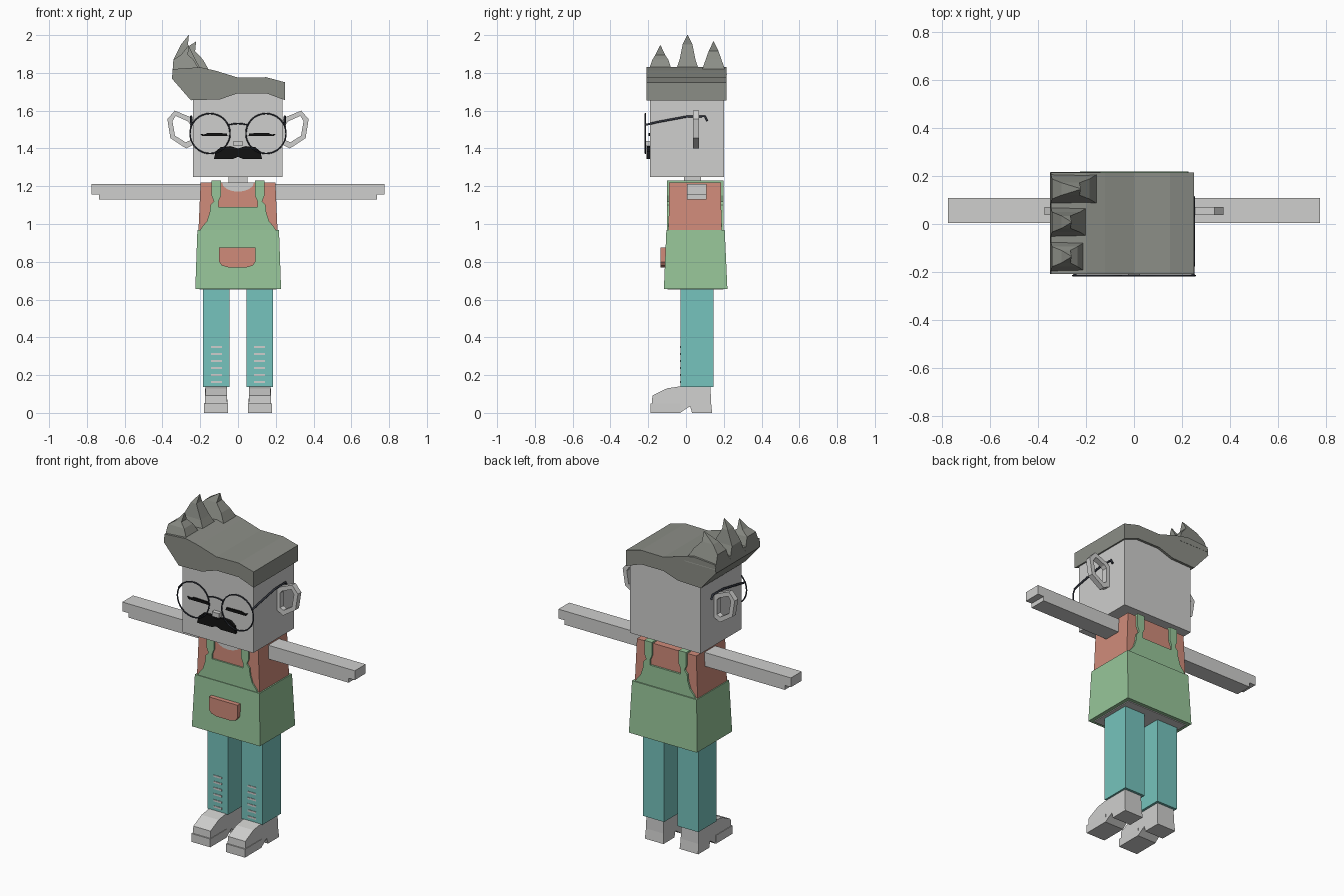
import bpy, bmesh
from math import cos, sin, pi

cube = bpy.data.objects.get("Cube")
if cube:
    bpy.data.objects.remove(cube, do_unlink=True)


def material(name, r, g, b):
    m = bpy.data.materials.new(name)
    m.use_nodes = True
    m.diffuse_color = (r, g, b, 1)
    m.node_tree.nodes["Principled BSDF"].inputs["Base Color"].default_value = (r, g, b, 1)
    return m


SKIN = material("light_grey", 0.62, 0.62, 0.61)
GREEN = material("apron_green", 0.31, 0.56, 0.32)
CORAL = material("shirt_coral", 0.63, 0.26, 0.195)
TEAL = material("trouser_teal", 0.18, 0.55, 0.51)
HAIR = material("hair_grey", 0.26, 0.27, 0.24)
BLACK = material("black", 0.006, 0.006, 0.006)
FRAME = material("frame_dark", 0.035, 0.04, 0.055)


def link(name, mesh, mat):
    ob = bpy.data.objects.new(name, mesh)
    bpy.context.collection.objects.link(ob)
    mesh.materials.clear()
    mesh.materials.append(mat)
    return ob


def finish(name, bm, mat):
    bmesh.ops.recalc_face_normals(bm, faces=bm.faces)
    mesh = bpy.data.meshes.new(name)
    bm.to_mesh(mesh)
    bm.free()
    return link(name, mesh, mat)


def loft(name, rings, mat):
    """Skin between rings of equal length and cap both ends."""
    bm = bmesh.new()
    loops = [[bm.verts.new(p) for p in ring] for ring in rings]
    for a, b in zip(loops, loops[1:]):
        for i in range(len(a)):
            j = (i + 1) % len(a)
            bm.faces.new((a[i], a[j], b[j], b[i]))
    bm.faces.new(loops[0])
    bm.faces.new(loops[-1])
    return finish(name, bm, mat)


def slab(name, profile, y0, y1, mat):
    """Front (x, z) profile extruded in depth."""
    return loft(name, [[(x, y, z) for x, z in profile] for y in (y0, y1)], mat)


def rect(x0, x1, y0, y1, z):
    return [(x0, y0, z), (x1, y0, z), (x1, y1, z), (x0, y1, z)]


def box(name, x0, x1, y0, y1, z0, z1, mat):
    return loft(name, [rect(x0, x1, y0, y1, z) for z in (z0, z1)], mat)


def mirrored(half):
    return half + [(-x, z) for x, z in reversed(half) if x]


def wire(name, points, mat, cyclic=False, radius=0.004):
    cu = bpy.data.curves.new(name + "_path", "CURVE")
    cu.dimensions = "3D"
    cu.bevel_depth = radius
    cu.bevel_resolution = 1
    cu.use_fill_caps = True
    sp = cu.splines.new("POLY")
    sp.points.add(len(points) - 1)
    for p, co in zip(sp.points, points):
        p.co = (*co, 1)
    sp.use_cyclic_u = cyclic
    tmp = bpy.data.objects.new(name + "_path", cu)
    bpy.context.collection.objects.link(tmp)
    dg = bpy.context.evaluated_depsgraph_get()
    mesh = bpy.data.meshes.new_from_object(tmp.evaluated_get(dg))
    bpy.data.objects.remove(tmp, do_unlink=True)
    return link(name, mesh, mat)


# Head, neck and face
box("head", -0.237, 0.235, -0.19, 0.2, 1.25, 1.72, SKIN)
box("neck", -0.05, 0.05, -0.01, 0.08, 1.18, 1.26, SKIN)
box("nose", -0.024, 0.024, -0.215, -0.185, 1.412, 1.44, SKIN)
slab("moustache", mirrored([(0, 1.355), (0.03, 1.343), (0.128, 1.343), (0.118, 1.385),
                            (0.09, 1.408), (0.04, 1.412), (0, 1.4)]), -0.208, -0.185, BLACK)

# Hair block with a swept quiff
slab("hair", [(-0.25, 1.655), (-0.095, 1.66), (0, 1.692), (0.15, 1.692), (0.25, 1.655),
              (0.25, 1.75), (0.15, 1.777), (0, 1.775), (-0.12, 1.812), (-0.2, 1.83),
              (-0.345, 1.82), (-0.35, 1.77)], -0.208, 0.215, HAIR)
for label, y, tip_x, tip_z, inner in (("front", -0.136, -0.26, 1.945, -0.19),
                                      ("middle", 0.008, -0.26, 2.0, -0.18),
                                      ("back", 0.146, -0.222, 1.965, -0.14)):
    bm_rings = []
    for x0, x1, w, z in ((-0.348, inner, 0.07, 1.79), (-0.342, inner - 0.045, 0.042, 1.87),
                         (-0.302, tip_x - 0.005, 0.026, tip_z - 0.05),
                         (tip_x - 0.002, tip_x, 0.002, tip_z)):
        bm_rings.append(rect(x0, x1, y - w, y + w, z))
    loft("hair_spike_" + label, bm_rings, HAIR)

for s, side in ((1, "left"), (-1, "right")):
    # Ear loop
    outer = [(0.235, 1.55), (0.25, 1.565), (0.335, 1.6), (0.374, 1.555),
             (0.358, 1.455), (0.275, 1.4), (0.235, 1.42)]
    inner = [(0.255, 1.53), (0.268, 1.545), (0.33, 1.572), (0.347, 1.545),
             (0.334, 1.468), (0.277, 1.432), (0.255, 1.442)]
    loft("ear_" + side, [[(s * x, y, z) for x, z in ring] for ring, y in
                         ((outer, 0.037), (outer, 0.07), (inner, 0.07), (inner, 0.037),
                          (outer, 0.037))], SKIN)
    ear = bpy.data.objects["ear_" + side].data
    bm = bmesh.new()
    bm.from_mesh(ear)
    bmesh.ops.delete(bm, geom=[f for f in bm.faces if len(f.verts) > 4], context="FACES")
    bmesh.ops.remove_doubles(bm, verts=bm.verts, dist=0.0005)
    bmesh.ops.recalc_face_normals(bm, faces=bm.faces)
    bm.to_mesh(ear)
    bm.free()

    # Closed eye
    slab("eye_" + side, [(s * x, z) for x, z in
                         ((0.055, 1.465), (0.19, 1.465), (0.2, 1.478), (0.18, 1.474),
                          (0.16, 1.482), (0.06, 1.48))], -0.199, -0.189, BLACK)

    # Glasses rim and temple
    wire("rim_" + side, [(s * 0.148 + 0.106 * cos(a * pi / 16), -0.215,
                          1.479 + 0.106 * sin(a * pi / 16)) for a in range(32)], FRAME, True)
    wire("temple_" + side, [(s * 0.246, -0.215, 1.525), (s * 0.248, -0.15, 1.54),
                            (s * 0.248, 0.0, 1.568), (s * 0.248, 0.1, 1.57),
                            (s * 0.248, 0.113, 1.545)], FRAME, radius=0.006)

    # Arm with stepped hand
    slab("arm_" + side, [(s * x, z) for x, z in
                         ((0.19, 1.13), (0.735, 1.13), (0.735, 1.157), (0.776, 1.157),
                          (0.776, 1.213), (0.19, 1.213))], 0.005, 0.108, SKIN)

    # Trouser leg with rips
    lo, hi = sorted((s * 0.045, s * 0.184))
    box("leg_" + side, lo, hi, -0.03, 0.145, 0.138, 0.68, TEAL)
    lo, hi = sorted((s * 0.086, s * 0.142))
    for i in range(6):
        z = 0.158 + i * 0.037
        box(f"rip_{side}_{i + 1}", lo, hi, -0.033, -0.028, z, z + 0.011, SKIN)

    # Shoe, narrowing above the sole
    side_profile = [(-0.187, 0), (-0.03, 0), (0.0, 0.022), (0.022, 0.035), (0.032, 0),
                    (0.138, 0), (0.132, 0.06), (0.13, 0.145), (-0.02, 0.142),
                    (-0.1, 0.13), (-0.178, 0.092), (-0.18, 0.055)]
    loft("shoe_" + side, [[(s * 0.116 + k * (0.062 - 0.05 * min(z, 0.1)), y, z)
                           for y, z in side_profile] for k in (-1, 1)], SKIN)
    box("sole_" + side, s * 0.116 - 0.063, s * 0.116 + 0.063, -0.189, -0.03, 0, 0.05, SKIN)

    # Apron strap over the shoulder
    lo, hi = sorted((s * 0.09, s * 0.14))
    box("strap_" + side, lo, hi, -0.1, 0.198, 1.215, 1.23, GREEN)

wire("bridge", [(x, -0.215, 1.532 - 3 * x * x) for x in (-0.05, -0.025, 0, 0.025, 0.05)], FRAME)

# Shirt and neckline
loft("shirt", [rect(-0.21, 0.21, -0.092, 0.188, 0.95),
               rect(-0.198, 0.198, -0.09, 0.185, 1.22)], CORAL)
slab("neckline", [(0.085 * cos(a * pi / 8), 1.221 - 0.05 * sin(a * pi / 8))
                  for a in range(9)], -0.095, -0.088, SKIN)

# Apron skirt, bibs and pocket
loft("apron_skirt", [rect(-0.226, 0.228, -0.117, 0.219, 0.657),
                     rect(-0.215, 0.217, -0.104, 0.205, 0.968)], GREEN)
box("apron_lining", -0.205, 0.205, -0.097, 0.198, 0.652, 0.66, SKIN)
bib = mirrored([(0.205, 0.96), (0.19, 0.985), (0.165, 1.015), (0.15, 1.06), (0.146, 1.1),
                (0.128, 1.12), (0.14, 1.15), (0.14, 1.23), (0.09, 1.23), (0.09, 1.15),
                (0.103, 1.12), (0.103, 1.09)])
slab("bib_front", bib, -0.1, -0.088, GREEN)
slab("bib_back", bib, 0.183, 0.198, GREEN)
slab("pocket", [(-0.1, 0.875), (-0.1, 0.8), (-0.085, 0.78), (-0.05, 0.77), (0.045, 0.77),
                (0.078, 0.78), (0.092, 0.8), (0.092, 0.875)], -0.135, -0.1, CORAL)
